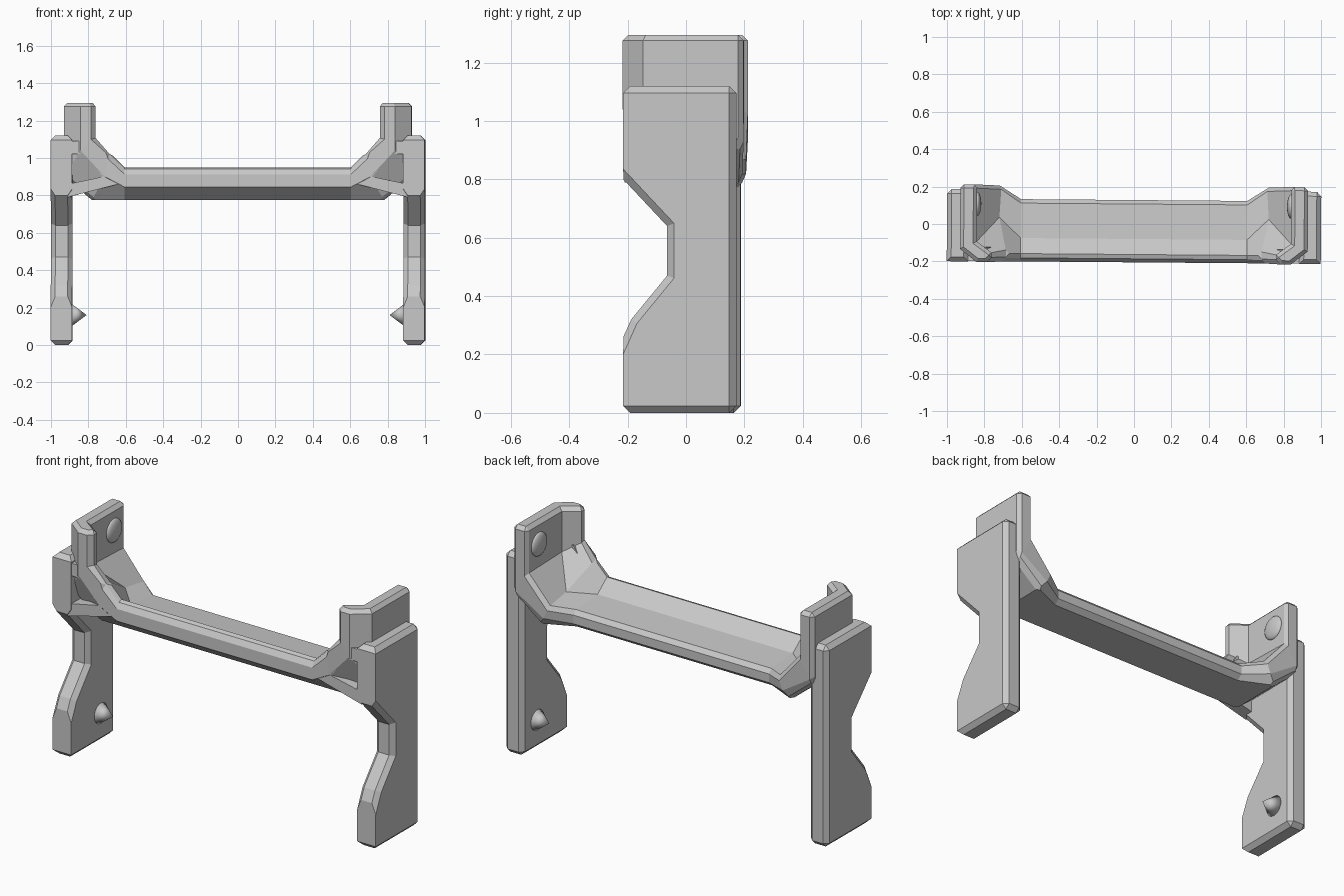
import bpy, bmesh, math
from mathutils import Matrix

cube = bpy.data.objects.get("Cube")
if cube:
    bpy.data.objects.remove(cube, do_unlink=True)

grey = bpy.data.materials.new("mid_grey")
grey.use_nodes = True
COLOUR = (0.58, 0.58, 0.58, 1)
grey.diffuse_color = COLOUR
grey.node_tree.nodes["Principled BSDF"].inputs["Base Color"].default_value = COLOUR


def finish(name, bm, bevel=0, smooth=False):
    """Turn a right-hand half into a mirrored, optionally chamfered object."""
    bmesh.ops.recalc_face_normals(bm, faces=bm.faces)
    mesh = bpy.data.meshes.new(name)
    bm.to_mesh(mesh)
    bm.free()
    mesh.materials.append(grey)
    for poly in mesh.polygons:
        poly.use_smooth = smooth
    obj = bpy.data.objects.new(name, mesh)
    bpy.context.collection.objects.link(obj)
    obj.rotation_euler.z = -0.008
    obj.modifiers.new("both_sides", 'MIRROR')
    if bevel:
        mod = obj.modifiers.new("chamfer", 'BEVEL')
        mod.width = bevel
        mod.segments = 1
        mod.limit_method = 'ANGLE'
        mod.angle_limit = math.radians(62)


# Side legs: plate with a notched front edge, chamfered except along the front
bm = bmesh.new()
leg_profile = [(-.207, 0), (.18, 0), (.18, 1.12), (-.207, 1.12), (-.207, .80),
               (-.057, .64), (-.057, .47), (-.18, .32), (-.207, .26)]
face = bm.faces.new([bm.verts.new((.885, y, z)) for y, z in leg_profile])
grown = bmesh.ops.extrude_face_region(bm, geom=[face])
new_verts = [g for g in grown["geom"] if isinstance(g, bmesh.types.BMVert)]
bmesh.ops.translate(bm, verts=new_verts, vec=(.115, 0, 0))
bmesh.ops.recalc_face_normals(bm, faces=bm.faces)


def wants_chamfer(edge):
    a, b = (v.co for v in edge.verts)
    across = abs(a.x - b.x) > .01
    if across:
        return a.y > 0 or a.z < .1 or a.z > 1
    return max(a.y, b.y) > -.2


bmesh.ops.bevel(bm, geom=[e for e in bm.edges if wants_chamfer(e)], offset=.024,
                offset_type='OFFSET', segments=1, affect='EDGES', clamp_overlap=True)
finish("legs", bm)

# Trough-shaped crossbar that bends up into an ear: one eight-sided section per
# station, each point running front lower, front upper, ridge, crease, back, underside
bar = [(-.205, .845), (-.205, .935), (-.163, .95), (-.08, .885), (.128, .87),
       (.128, .80), (.10, .775), (-.12, .775)]
ear = [(.84, -.21), (.785, -.21), (.745, -.17), (.84, -.10), (.84, .205),
       (.93, .205), (.93, .18), (.93, -.14)]
stations = [
    [(0, y, z) for y, z in bar],
    [(.605, y, z) for y, z in bar],
    [(.71, -.205, .90), (.69, -.205, 1.015), (.68, -.163, 1.025), (.72, .03, .91),
     (.71, .2, .89), (.74, .2, .82), (.78, .18, .775), (.78, -.12, .775)],
    [(x, y, z) for (x, y), z in
     zip(ear, (1.04, 1.10, 1.11, 1.05, 1.04, .94, .90, .90))],
    [(x, y, 1.295) for x, y in ear],
]
bm = bmesh.new()
rings = [[bm.verts.new(p) for p in s] for s in stations]
for a, b in zip(rings, rings[1:]):
    for i in range(len(a)):
        j = (i + 1) % len(a)
        bm.faces.new((a[i], a[j], b[j], b[i]))
bm.faces.new(rings[-1])
finish("crossbar_with_ears", bm, .02)

# Front braces: plate with a four-cornered opening joining bar, ear and leg
outer = [(.64, .86), (.91, .79), (.91, 1.09), (.79, 1.09)]
inner = [(.72, .90), (.885, .865), (.885, 1.02), (.82, 1.02)]
bm = bmesh.new()
loops = []
for y in (-.204, -.13):
    loops.append([[bm.verts.new((x, y, z)) for x, z in ring] for ring in (outer, inner)])
(fo, fi), (bo, bi) = loops
for i in range(4):
    j = (i + 1) % 4
    for p, q in ((fo, fi), (fi, bi), (bi, bo), (bo, fo)):
        bm.faces.new((p[i], p[j], q[j], q[i]))
finish("front_braces", bm)

# Pointed pegs on the inside of the legs
bm = bmesh.new()
bmesh.ops.create_cone(bm, cap_ends=True, segments=32, radius1=.06, radius2=0, depth=.08,
                      matrix=Matrix.Translation((.85, .05, .16))
                      @ Matrix.Rotation(-math.pi / 2, 4, 'Y'))
finish("leg_pegs", bm, smooth=True)

# Rounded buttons on the inside of the ears
bm = bmesh.new()
bmesh.ops.create_uvsphere(bm, u_segments=32, v_segments=16, radius=.065,
                          matrix=Matrix.Translation((.84, .10, 1.17))
                          @ Matrix.Diagonal((.35, 1, 1, 1)))
finish("ear_buttons", bm, smooth=True)
